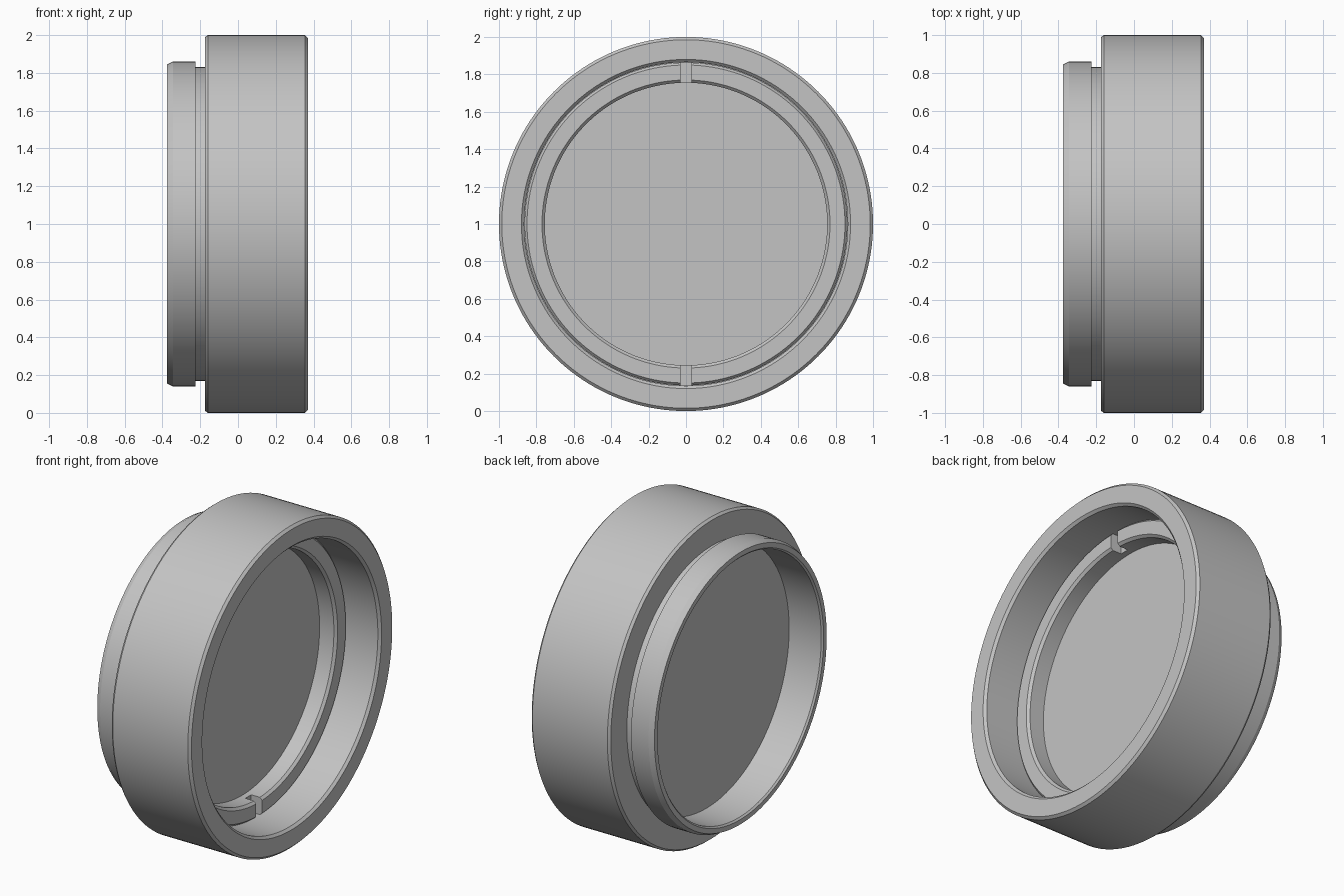
import bpy, bmesh, math
from mathutils import Matrix

SEGMENTS = 160
CENTRE_Z = 1.0

cube = bpy.data.objects.get("Cube")
if cube:
    bpy.data.objects.remove(cube, do_unlink=True)

grey = bpy.data.materials.new("light grey")
grey.use_nodes = True
colour = (0.55, 0.55, 0.55, 1)
grey.diffuse_color = colour
grey.node_tree.nodes["Principled BSDF"].inputs["Base Color"].default_value = colour


def finish(name, bm):
    """Turn a bmesh into a linked, coloured object."""
    bmesh.ops.recalc_face_normals(bm, faces=bm.faces)
    mesh = bpy.data.meshes.new(name)
    bm.to_mesh(mesh)
    bm.free()
    mesh.materials.append(grey)
    obj = bpy.data.objects.new(name, mesh)
    bpy.context.collection.objects.link(obj)
    return obj


def select_only(obj):
    bpy.ops.object.select_all(action='DESELECT')
    obj.select_set(True)
    bpy.context.view_layer.objects.active = obj


def shade(obj):
    select_only(obj)
    bpy.ops.object.shade_smooth_by_angle(angle=math.radians(25))


def lathe(name, profile):
    """Revolve a closed (x, radius) profile around the x axis."""
    bm = bmesh.new()
    rings = []
    for i in range(SEGMENTS):
        a = 2 * math.pi * i / SEGMENTS
        rings.append([bm.verts.new((x, r * math.sin(a), CENTRE_Z + r * math.cos(a)))
                      for x, r in profile])
    n = len(profile)
    for i in range(SEGMENTS):
        a, b = rings[i], rings[(i + 1) % SEGMENTS]
        for j in range(n):
            k = (j + 1) % n
            bm.faces.new((a[j], a[k], b[k], b[j]))
    return finish(name, bm)


def disc(name, x0, x1, radius):
    """Solid round plate lying across the x axis."""
    bm = bmesh.new()
    place = Matrix.Translation(((x0 + x1) / 2, 0, CENTRE_Z)) @ Matrix.Rotation(math.pi / 2, 4, 'Y')
    bmesh.ops.create_cone(bm, cap_ends=True, segments=SEGMENTS, radius1=radius,
                          radius2=radius, depth=x1 - x0, matrix=place)
    return finish(name, bm)


# Outer barrel with the stepped rear neck
barrel = lathe("barrel", [
    (0.37, 0.88), (0.37, 0.985), (0.355, 1.0),           # front rim
    (-0.16, 1.0), (-0.175, 0.988), (-0.175, 0.83),       # rear shoulder
    (-0.225, 0.83), (-0.225, 0.86),                      # relief groove
    (-0.345, 0.86), (-0.375, 0.845),                     # neck
    (-0.375, 0.815), (-0.365, 0.805), (-0.145, 0.805),   # rear bore
    (-0.145, 0.74), (0.03, 0.74),                        # seat
    (0.03, 0.865), (0.355, 0.865),                       # front bore
])
shade(barrel)

# Glass disc
shade(disc("glass", -0.147, 0.032, 0.80))

# Retaining ring with two spanner slots
ring = lathe("retaining_ring", [
    (0.03, 0.755), (0.13, 0.755), (0.145, 0.77),
    (0.145, 0.85), (0.13, 0.863), (0.03, 0.863),
])
bm = bmesh.new()
for side in (-1, 1):
    place = Matrix.Translation((0.12, 0, CENTRE_Z + side * 0.81)) @ Matrix.Diagonal((0.1, 0.058, 0.2, 1))
    bmesh.ops.create_cube(bm, size=1, matrix=place)
cutter = finish("slot_cutter", bm)
cutter.hide_render = True
slots = ring.modifiers.new("slots", 'BOOLEAN')
slots.operation = 'DIFFERENCE'
slots.solver = 'EXACT'
slots.object = cutter
select_only(ring)
bpy.ops.object.modifier_apply(modifier=slots.name)
bpy.data.objects.remove(cutter, do_unlink=True)
shade(ring)
